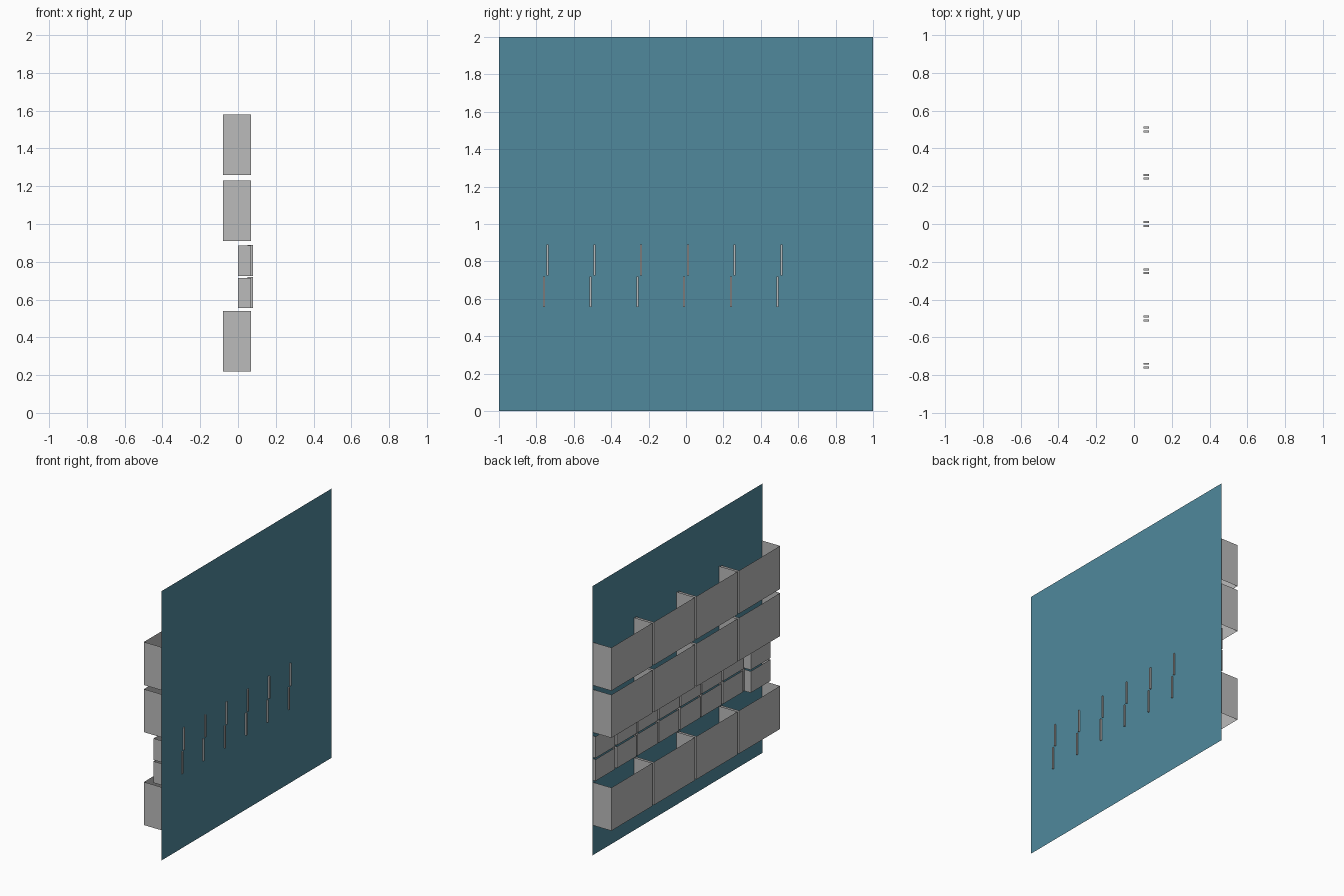
import bpy

old = bpy.data.objects.get("Cube")
if old:
    bpy.data.objects.remove(old, do_unlink=True)


def material(name, rgb):
    m = bpy.data.materials.new(name)
    m.use_nodes = True
    m.diffuse_color = (*rgb, 1)
    m.node_tree.nodes["Principled BSDF"].inputs["Base Color"].default_value = (*rgb, 1)
    return m


teal = material("teal", (0.08, 0.25, 0.335))
grey = material("light grey", (0.5, 0.5, 0.5))


def mesh_object(name, verts, faces, mat):
    me = bpy.data.meshes.new(name)
    me.from_pydata(verts, [], faces)
    me.materials.append(mat)
    ob = bpy.data.objects.new(name, me)
    bpy.context.collection.objects.link(ob)
    return ob


def bin_shell(name, outer, y0, y1, z0, z1):
    """Front and two sides, open above, below and against the panel."""
    path = [(PANEL_X, y0), (outer, y0), (outer, y1), (PANEL_X, y1)]
    verts = [(x, y, z) for z in (z0, z1) for x, y in path]
    faces = [(i + 1, i, i + 4, i + 5) for i in range(3)]
    return mesh_object(name, verts, faces, grey)


def block(name, x0, x1, y0, y1, z0, z1):
    verts = [(x, y, z) for x in (x0, x1) for y in (y0, y1) for z in (z0, z1)]
    faces = [(0, 1, 3, 2), (4, 6, 7, 5), (0, 4, 5, 1),
             (2, 3, 7, 6), (0, 2, 6, 4), (1, 5, 7, 3)]
    return mesh_object(name, verts, faces, grey)


PANEL_X = 0.07
GAP = 0.01

# Upright backing panel
mesh_object("back_panel",
            [(PANEL_X, -1, 0), (PANEL_X, 1, 0), (PANEL_X, 1, 2), (PANEL_X, -1, 2)],
            [(0, 1, 2, 3)], teal)

# Three rows of large bins
for row, z in enumerate((0.22, 0.91, 1.26)):
    for col in range(4):
        y = -1 + col * 0.5
        bin_shell(f"large_bin_{row}_{col}", -0.08, y + GAP, y + 0.5 - GAP, z, z + 0.32)

# Two rows of small bins, the end one deeper, with thin posts at the joints
for row, z in enumerate((0.555, 0.725)):
    for col in range(8):
        y = -1 + col * 0.25
        outer = 0.0 if col == 0 else 0.05
        bin_shell(f"small_bin_{row}_{col}", outer, y + GAP, y + 0.25 - GAP, z, z + 0.16)
    side = GAP if row else -GAP
    for k in range(6):
        y = -0.75 + k * 0.25 + side
        block(f"post_{row}_{k}", 0.05, 0.08, y - 0.005, y + 0.005, z, z + 0.165)
